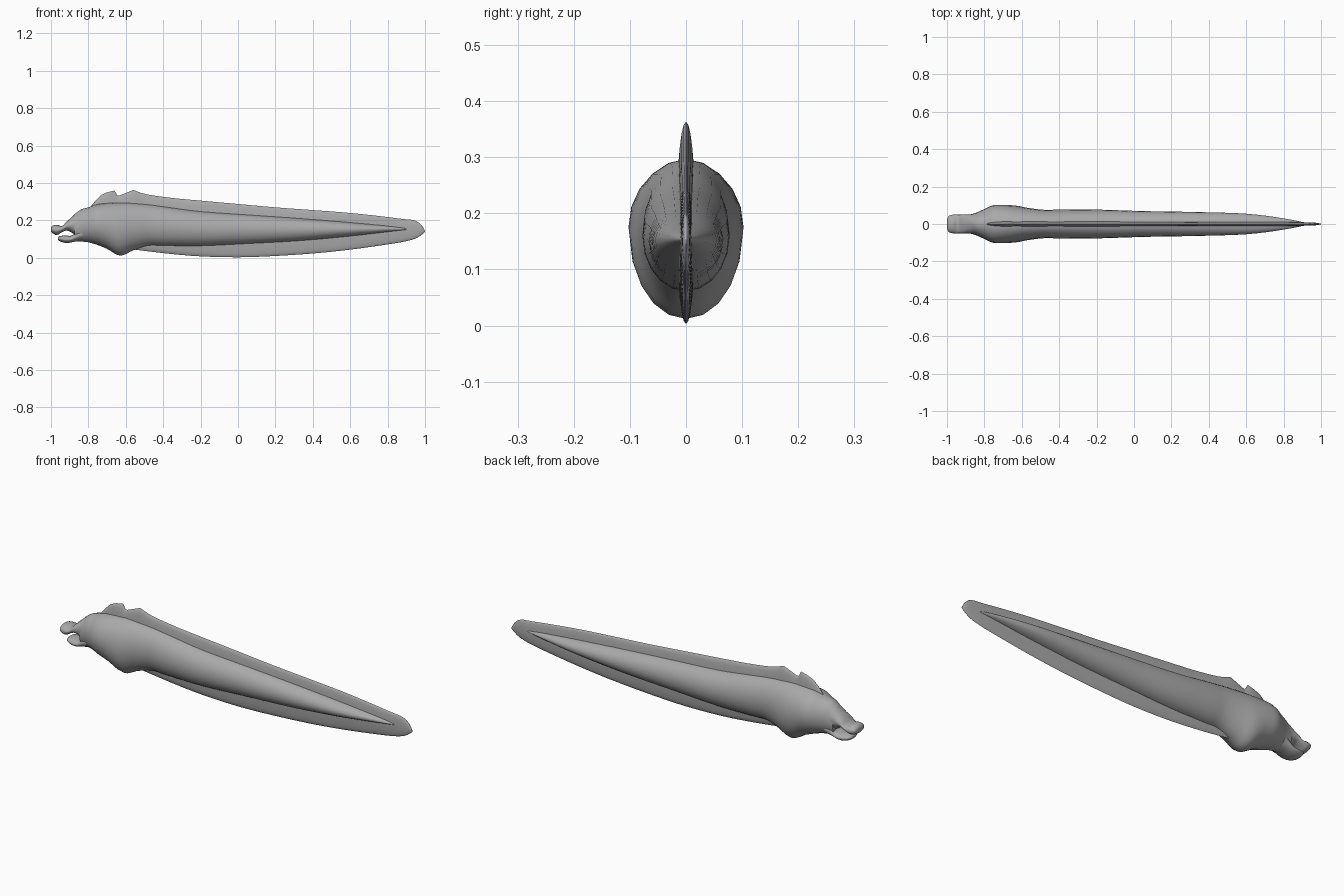
import bpy, bmesh, math

skin = bpy.data.materials.new("grey_skin")
skin.diffuse_color = (0.4, 0.4, 0.4, 1)


def smooth(rows, steps):
    """Catmull-Rom rows of numbers into finer stations."""
    out = []
    for i in range(len(rows) - 1):
        p0, p1 = rows[max(i - 1, 0)], rows[i]
        p2, p3 = rows[i + 1], rows[min(i + 2, len(rows) - 1)]
        for s in range(steps):
            t = s / steps
            out.append([b + 0.5 * t * (c - a + t * (2 * a - 5 * b + 4 * c - d
                        + t * (3 * (b - c) + d - a)))
                        for a, b, c, d in zip(p0, p1, p2, p3)])
    return out + [list(rows[-1])]


def loft(name, rows, sides=20, angle=60):
    """Skin elliptical rings along x; each row is x, top z, bottom z, half width."""
    bm = bmesh.new()
    rings = []
    for x, top, bottom, w in rows:
        mid, h = (top + bottom) / 2, (top - bottom) / 2
        rings.append([bm.verts.new((x, w * math.sin(2 * math.pi * k / sides),
                                    mid + h * math.cos(2 * math.pi * k / sides)))
                      for k in range(sides)])
    for a, b in zip(rings, rings[1:]):
        for k in range(sides):
            n = (k + 1) % sides
            bm.faces.new((a[k], a[n], b[n], b[k]))
    bm.faces.new(rings[0])
    bm.faces.new(rings[-1])
    bmesh.ops.recalc_face_normals(bm, faces=bm.faces)
    mesh = bpy.data.meshes.new(name)
    bm.to_mesh(mesh)
    bm.free()
    mesh.materials.append(skin)
    ob = bpy.data.objects.new(name, mesh)
    bpy.context.collection.objects.link(ob)
    bpy.context.view_layer.objects.active = ob
    ob.select_set(True)
    bpy.ops.object.shade_smooth_by_angle(angle=math.radians(angle))
    ob.select_set(False)
    return ob


# Long body with a deep belly bulge behind the head
loft("body", smooth([
    (-0.875, 0.232, 0.088, 0.051), (-0.84, 0.258, 0.087, 0.062),
    (-0.80, 0.270, 0.083, 0.080), (-0.755, 0.287, 0.070, 0.100),
    (-0.70, 0.294, 0.048, 0.102), (-0.63, 0.297, 0.012, 0.098),
    (-0.56, 0.294, 0.040, 0.085), (-0.48, 0.287, 0.064, 0.076),
    (-0.39, 0.275, 0.063, 0.077), (-0.20, 0.250, 0.062, 0.077),
    (0.05, 0.232, 0.074, 0.069), (0.33, 0.212, 0.090, 0.064),
    (0.60, 0.190, 0.115, 0.055), (0.80, 0.171, 0.138, 0.030),
    (0.94, 0.155, 0.152, 0.002)], 4))

# Upper jaw with a blunt drooping snout
loft("upper_jaw", smooth([
    (-1.0, 0.158, 0.142, 0.022), (-0.992, 0.172, 0.132, 0.042),
    (-0.968, 0.177, 0.122, 0.050), (-0.94, 0.171, 0.138, 0.050),
    (-0.915, 0.195, 0.146, 0.050), (-0.89, 0.217, 0.135, 0.050),
    (-0.865, 0.239, 0.120, 0.053), (-0.83, 0.255, 0.110, 0.058)], 3))

# Lower jaw, leaving the mouth open
loft("lower_jaw", smooth([
    (-0.963, 0.111, 0.099, 0.020), (-0.952, 0.117, 0.089, 0.038),
    (-0.92, 0.119, 0.079, 0.047), (-0.89, 0.119, 0.083, 0.050),
    (-0.865, 0.140, 0.088, 0.052), (-0.83, 0.170, 0.092, 0.056)], 3))

# Front lobe of the back fin, ending in a notch
loft("fin_front_lobe", [
    (-0.79, 0.272, 0.20, 0.008), (-0.76, 0.308, 0.15, 0.012),
    (-0.73, 0.337, 0.12, 0.014), (-0.70, 0.350, 0.09, 0.015),
    (-0.66, 0.360, 0.06, 0.016), (-0.645, 0.333, 0.05, 0.016),
    (-0.63, 0.333, 0.05, 0.016)], 24)

# Long fin running along the back, round the tail and under the belly
loft("long_fin", [(-0.635, 0.333, 0.05, 0.016)] + smooth([
    (-0.56, 0.363, 0.045, 0.016), (-0.49, 0.340, 0.036, 0.016),
    (-0.35, 0.320, 0.020, 0.016), (-0.20, 0.306, 0.008, 0.016),
    (0.0, 0.288, 0.003, 0.015), (0.20, 0.270, 0.010, 0.014),
    (0.42, 0.254, 0.025, 0.013), (0.60, 0.240, 0.044, 0.012),
    (0.76, 0.223, 0.066, 0.011), (0.88, 0.208, 0.085, 0.010),
    (0.945, 0.200, 0.102, 0.008), (0.98, 0.176, 0.122, 0.006),
    (1.0, 0.144, 0.139, 0.001)], 3), 24)
